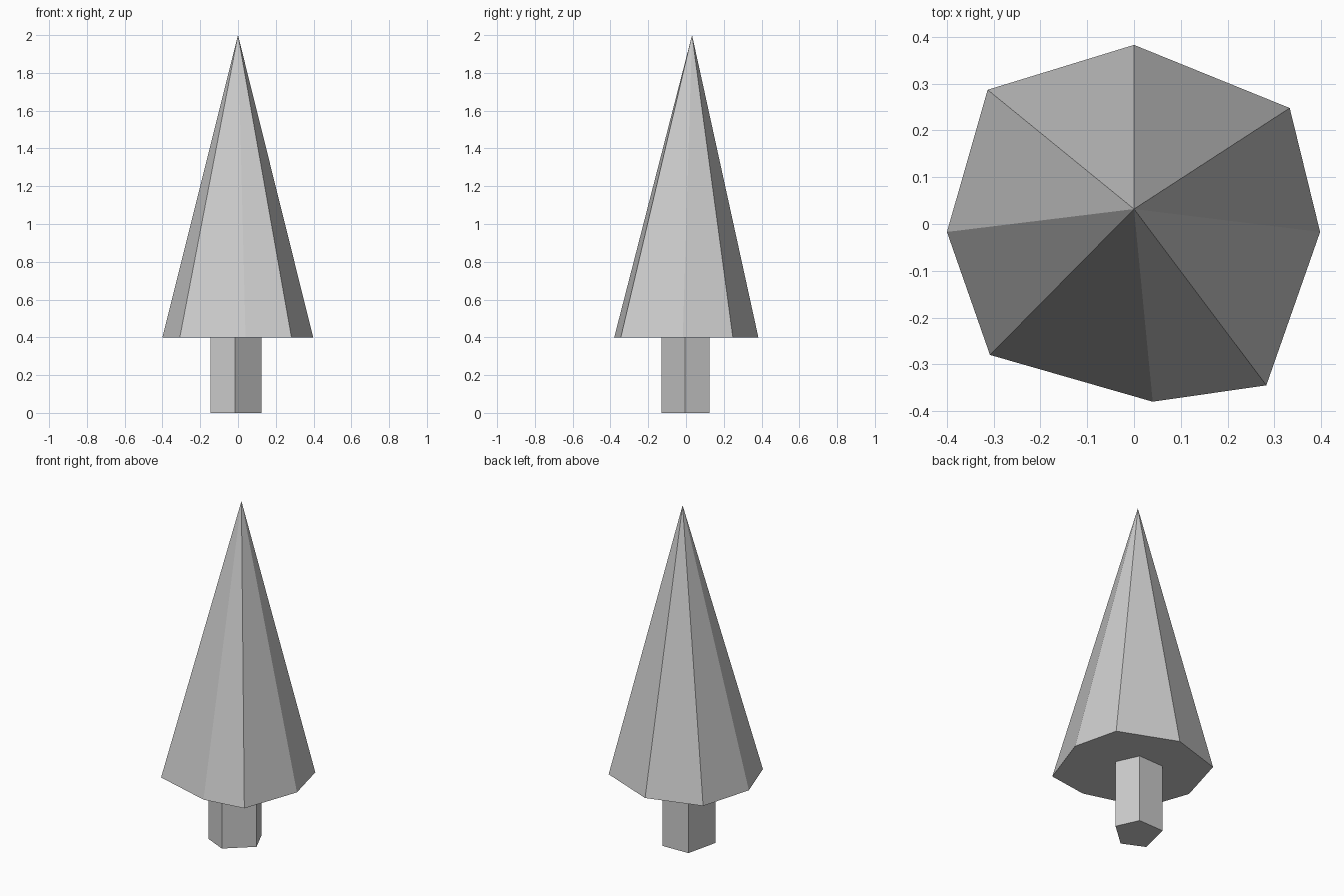
import bpy
import bmesh

if "Cube" in bpy.data.objects:
    bpy.data.objects.remove(bpy.data.objects["Cube"])


def add_part(name, outline, z, top, apex=None):
    """Raise an irregular polygon into a prism, or to a point if apex is given."""
    bm = bmesh.new()
    base = bm.faces.new([bm.verts.new((x, y, z)) for x, y in outline])
    ext = bmesh.ops.extrude_face_region(bm, geom=[base], use_keep_orig=True)
    upper = [v for v in ext["geom"] if isinstance(v, bmesh.types.BMVert)]
    for v in upper:
        v.co.z = top
    if apex:
        bmesh.ops.pointmerge(bm, verts=upper, merge_co=(*apex, top))
    bmesh.ops.recalc_face_normals(bm, faces=bm.faces[:])
    mesh = bpy.data.meshes.new(name)
    bm.to_mesh(mesh)
    bm.free()
    obj = bpy.data.objects.new(name, mesh)
    bpy.context.collection.objects.link(obj)
    return obj


# Five-sided trunk
add_part("trunk",
         [(0.125, -0.005), (0.065, 0.125), (-0.10, 0.12),
          (-0.145, -0.07), (-0.015, -0.13)],
         0.0, 0.4)

# Eight-sided leaning foliage cone
add_part("foliage",
         [(0.398, -0.017), (0.333, 0.248), (0.0, 0.383), (-0.313, 0.287),
          (-0.40, -0.017), (-0.308, -0.28), (0.04, -0.38), (0.283, -0.345)],
         0.4, 2.0, apex=(0.0, 0.032))
